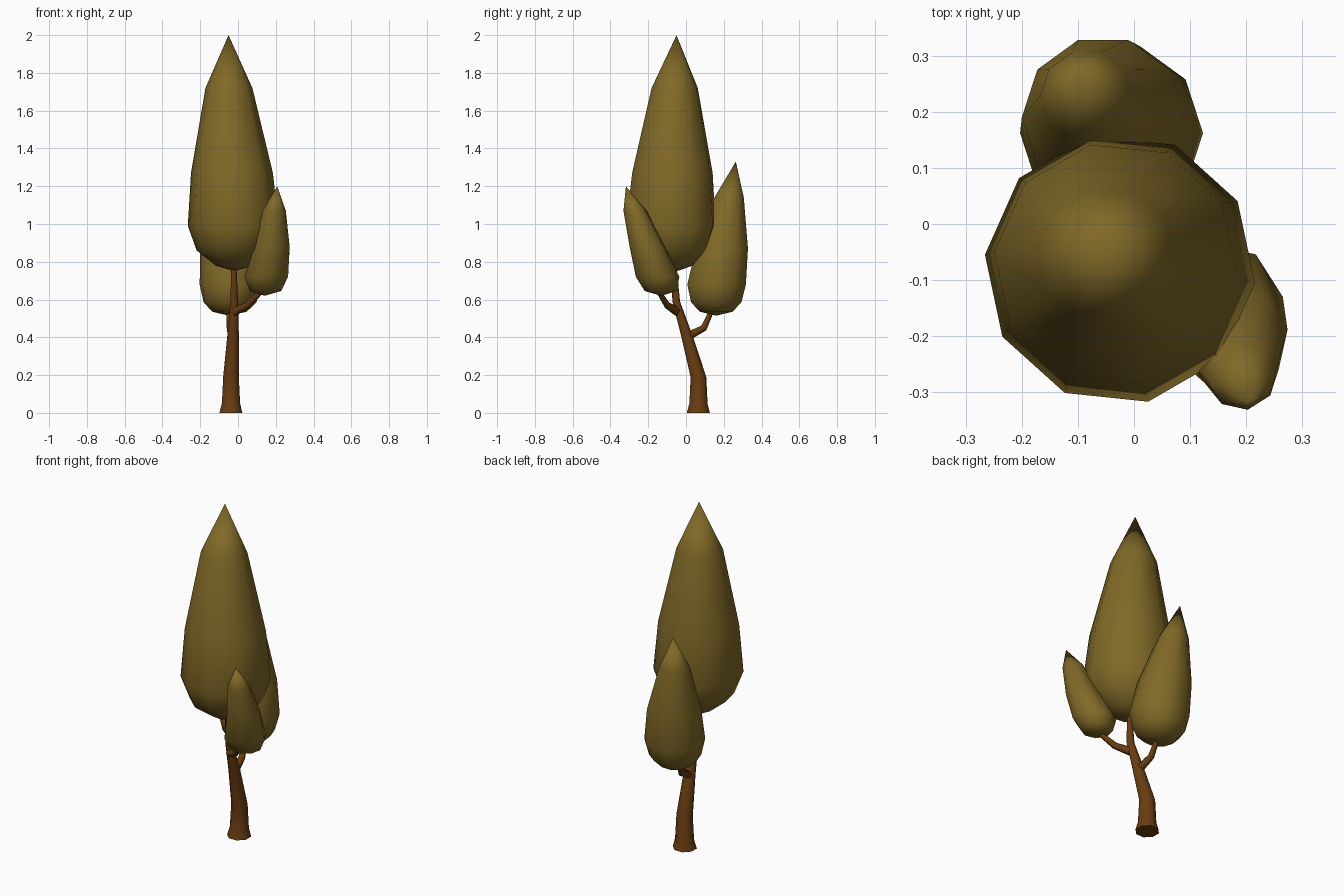
import bpy
import bmesh
import math
from mathutils import Vector

cube = bpy.data.objects.get("Cube")
if cube:
    bpy.data.objects.remove(cube, do_unlink=True)


def make_material(name, color):
    mat = bpy.data.materials.new(name)
    mat.use_nodes = True
    mat.diffuse_color = color
    mat.node_tree.nodes["Principled BSDF"].inputs["Base Color"].default_value = color
    return mat


olive = make_material("olive foliage", (0.216, 0.141, 0.02, 1))
brown = make_material("brown bark", (0.141, 0.045, 0.005, 1))


def loft(name, mat, rings, sides, phase=0, along_path=False):
    """Skin rings of (x, y, z, radius); a zero radius makes a point."""
    bm = bmesh.new()
    centres = [Vector(r[:3]) for r in rings]
    loops = []
    for i, ring in enumerate(rings):
        c, radius = centres[i], ring[3]
        if radius == 0:
            loops.append([bm.verts.new(c)] * sides)
            continue
        axis = Vector((0, 0, 1))
        if along_path:
            axis = centres[min(i + 1, len(rings) - 1)] - centres[max(i - 1, 0)]
        turn = Vector((0, 0, 1)).rotation_difference(axis)
        loop = []
        for k in range(sides):
            a = math.radians(phase) + math.tau * k / sides
            loop.append(bm.verts.new(c + turn @ Vector((math.cos(a), math.sin(a), 0)) * radius))
        loops.append(loop)
    for low, high in zip(loops, loops[1:]):
        for k in range(sides):
            n = (k + 1) % sides
            corners = dict.fromkeys((low[k], low[n], high[n], high[k]))
            bm.faces.new(list(corners))
    # close open ends
    if rings[0][3]:
        bm.faces.new(loops[0][::-1])
    if rings[-1][3]:
        bm.faces.new(loops[-1])
    bmesh.ops.recalc_face_normals(bm, faces=bm.faces)
    for f in bm.faces:
        f.smooth = len(f.verts) <= 4
    mesh = bpy.data.meshes.new(name)
    bm.to_mesh(mesh)
    bm.free()
    mesh.materials.append(mat)
    obj = bpy.data.objects.new(name, mesh)
    bpy.context.collection.objects.link(obj)
    return obj


# Foliage crowns, from bottom to tip
loft("main_crown", olive, [
    (-0.02, -0.05, 0.75, 0), (-0.02, -0.06, 0.78, 0.10), (-0.025, -0.075, 0.86, 0.195),
    (-0.025, -0.08, 0.99, 0.242), (-0.032, -0.072, 1.27, 0.218),
    (-0.048, -0.06, 1.72, 0.125), (-0.05, -0.05, 2.0, 0)], 10, -6)
loft("front_crown", olive, [
    (0.14, -0.13, 0.62, 0), (0.145, -0.135, 0.645, 0.085), (0.15, -0.15, 0.72, 0.117),
    (0.18, -0.205, 0.88, 0.095), (0.192, -0.27, 1.07, 0.062), (0.208, -0.318, 1.2, 0)], 8, 10)
loft("back_crown", olive, [
    (-0.05, 0.16, 0.515, 0), (-0.045, 0.16, 0.535, 0.09), (-0.042, 0.16, 0.585, 0.14),
    (-0.04, 0.162, 0.68, 0.163), (-0.055, 0.19, 0.87, 0.145),
    (-0.085, 0.228, 1.14, 0.082), (-0.1, 0.264, 1.33, 0)], 10, 0)

# Leaning trunk with a flared foot
loft("trunk", brown, [
    (-0.038, 0.065, 0, 0.066), (-0.037, 0.066, 0.05, 0.052), (-0.037, 0.066, 0.19, 0.045),
    (-0.026, 0.004, 0.41, 0.033), (-0.02, -0.052, 0.59, 0.022), (-0.022, -0.065, 0.8, 0.014)], 8, 22.5)

# Side branches
loft("front_branch", brown, [
    (-0.02, -0.045, 0.535, 0.024), (0.05, -0.1, 0.57, 0.018), (0.13, -0.15, 0.65, 0.013)], 6, 0, True)
loft("back_branch", brown, [
    (-0.026, 0.0, 0.4, 0.026), (-0.04, 0.095, 0.45, 0.02), (-0.048, 0.14, 0.55, 0.014)], 6, 0, True)
